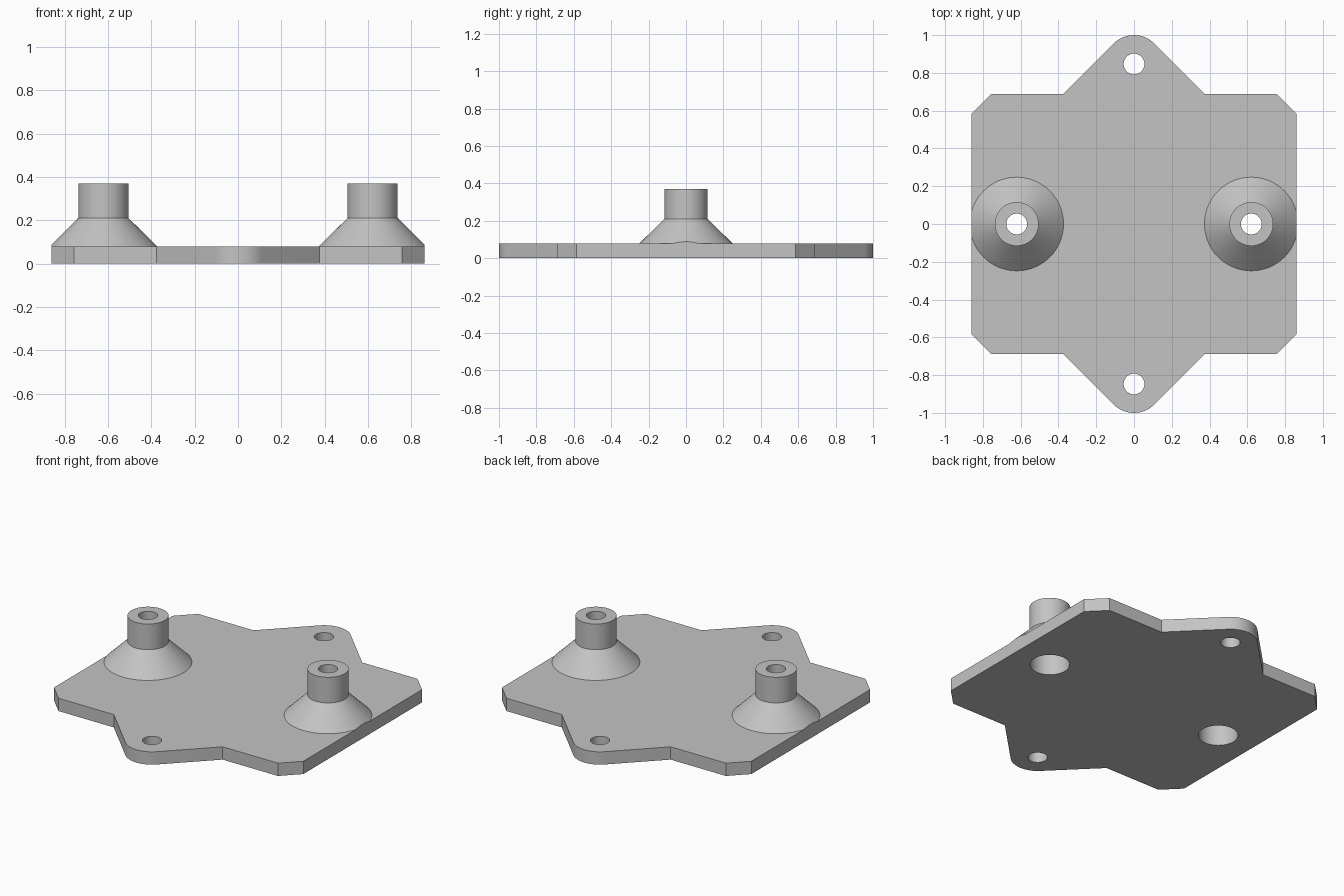
import bpy, bmesh, math

cube = bpy.data.objects.get("Cube")
if cube:
    bpy.data.objects.remove(cube, do_unlink=True)

SEGMENTS = 64
HALF_W, HALF_D, THICK = 0.86, 0.688, 0.08
CHAMFER = 0.103
EAR_Y, EAR_R, HOLE_R = 0.847, 0.153, 0.055
POST_X, BORE_R = 0.621, 0.112

grey = bpy.data.materials.new("plain grey")
grey.use_nodes = True
grey.diffuse_color = (0.55, 0.55, 0.55, 1)
grey.node_tree.nodes["Principled BSDF"].inputs["Base Color"].default_value = grey.diffuse_color


def add_object(name, bm, location=(0, 0, 0)):
    bmesh.ops.recalc_face_normals(bm, faces=bm.faces[:])
    mesh = bpy.data.meshes.new(name)
    bm.to_mesh(mesh)
    bm.free()
    mesh.materials.append(grey)
    obj = bpy.data.objects.new(name, mesh)
    obj.location = location
    bpy.context.collection.objects.link(obj)
    bpy.ops.object.select_all(action='DESELECT')
    obj.select_set(True)
    bpy.context.view_layer.objects.active = obj
    bpy.ops.object.shade_smooth_by_angle(angle=math.radians(30))


def arc(cx, cy, r, start, end, steps):
    angles = [math.radians(start + (end - start) * i / steps) for i in range(steps + 1)]
    return [(cx + r * math.cos(a), cy + r * math.sin(a)) for a in angles]


def add_loop(bm, points):
    verts = [bm.verts.new((x, y, 0)) for x, y in points]
    for a, b in zip(verts, verts[1:] + verts[:1]):
        bm.edges.new((a, b))


# Plate outline: chamfered rectangle with a rounded ear at front and back
ear_foot = EAR_Y + EAR_R * math.sqrt(2) - HALF_D
back_half = [(HALF_W, HALF_D - CHAMFER), (HALF_W - CHAMFER, HALF_D), (ear_foot, HALF_D)]
back_half += arc(0, EAR_Y, EAR_R, 45, 135, 20)
back_half += [(-ear_foot, HALF_D), (CHAMFER - HALF_W, HALF_D), (-HALF_W, HALF_D - CHAMFER)]
outline = back_half + [(-x, -y) for x, y in back_half]

bm = bmesh.new()
add_loop(bm, outline)
for s in (1, -1):
    add_loop(bm, arc(0, s * EAR_Y, HOLE_R, 0, 360, SEGMENTS)[:-1])
    add_loop(bm, arc(s * POST_X, 0, BORE_R, 0, 360, SEGMENTS)[:-1])
bmesh.ops.triangle_fill(bm, edges=bm.edges[:], use_beauty=True, normal=(0, 0, 1))
extruded = bmesh.ops.extrude_face_region(bm, geom=bm.faces[:])["geom"]
bmesh.ops.translate(bm, vec=(0, 0, THICK),
                    verts=[g for g in extruded if isinstance(g, bmesh.types.BMVert)])
add_object("base_plate", bm)

# Posts: turned sleeve on a conical foot, with a wide recess open from below
post_profile = [(BORE_R, THICK), (0.248, THICK), (0.116, 0.21), (0.116, 0.37),
                (HOLE_R, 0.37), (HOLE_R, 0.17), (BORE_R, 0.17)]
for side, label in ((1, "left"), (-1, "right")):
    bm = bmesh.new()
    ring = [bm.verts.new((r, 0, z)) for r, z in post_profile]
    for a, b in zip(ring, ring[1:] + ring[:1]):
        bm.edges.new((a, b))
    bmesh.ops.spin(bm, geom=bm.verts[:] + bm.edges[:], cent=(0, 0, 0), axis=(0, 0, 1),
                   angle=math.tau, steps=SEGMENTS)
    bmesh.ops.remove_doubles(bm, verts=bm.verts[:], dist=0.0001)
    # Trim the foot flush with the plate's side
    bmesh.ops.bisect_plane(bm, geom=bm.verts[:] + bm.edges[:] + bm.faces[:],
                           plane_co=(side * (HALF_W - POST_X), 0, 0),
                           plane_no=(side, 0, 0), clear_outer=True)
    bmesh.ops.holes_fill(bm, edges=[e for e in bm.edges if e.is_boundary])
    add_object(label + "_post", bm, (side * POST_X, 0, 0))
